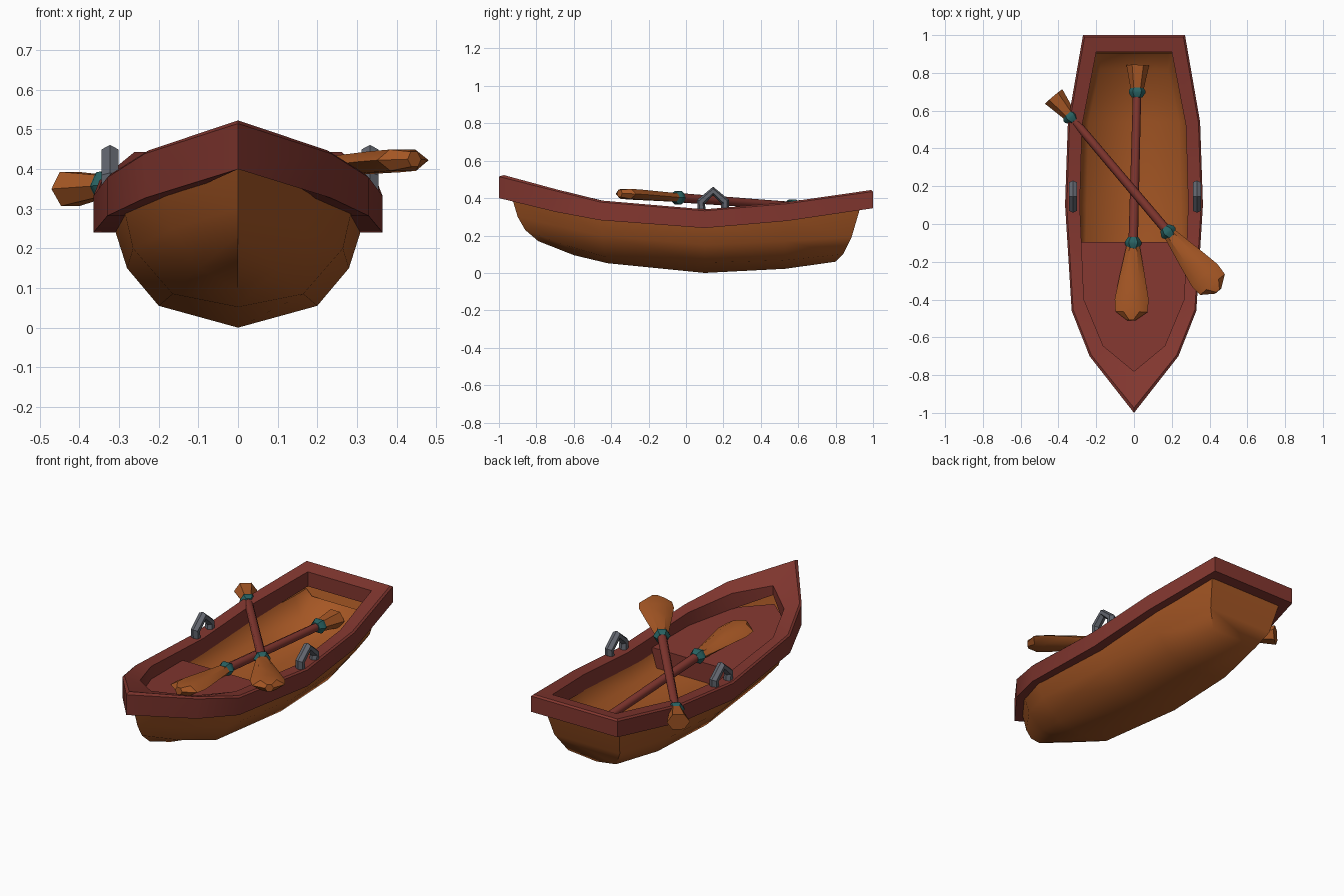
import bpy, bmesh, math
from mathutils import Vector

if "Cube" in bpy.data.objects:
    bpy.data.objects.remove(bpy.data.objects["Cube"])


def material(name, rgb):
    m = bpy.data.materials.new(name)
    m.diffuse_color = (*rgb, 1)
    m.use_nodes = True
    m.node_tree.nodes["Principled BSDF"].inputs["Base Color"].default_value = m.diffuse_color
    return m


WOOD = material("orange wood", (0.38, 0.095, 0.018))
RED = material("dark red paint", (0.225, 0.038, 0.029))
TEAL = material("teal", (0.022, 0.125, 0.125))
GREY = material("grey metal", (0.12, 0.13, 0.155))


def make(name, verts, faces, mat, angle=35):
    me = bpy.data.meshes.new(name)
    bm = bmesh.new()
    vs = [bm.verts.new(v) for v in verts]
    for f in faces:
        bm.faces.new([vs[i] for i in f])
    bmesh.ops.remove_doubles(bm, verts=bm.verts, dist=1e-5)
    bmesh.ops.recalc_face_normals(bm, faces=bm.faces)
    bm.to_mesh(me)
    bm.free()
    ob = bpy.data.objects.new(name, me)
    bpy.context.collection.objects.link(ob)
    me.materials.append(mat)
    bpy.ops.object.select_all(action='DESELECT')
    ob.select_set(True)
    bpy.context.view_layer.objects.active = ob
    bpy.ops.object.shade_smooth_by_angle(angle=math.radians(angle))
    return ob


def loft(name, rings, mat, closed=False, angle=35):
    """Skin a list of closed rings; cap the ends unless the path is closed."""
    n, k = len(rings[0]), len(rings)
    verts = [v for r in rings for v in r]
    faces = []
    for i in range(k if closed else k - 1):
        a, b = i * n, ((i + 1) % k) * n
        for j in range(n):
            j2 = (j + 1) % n
            faces.append((a + j, a + j2, b + j2, b + j))
    if not closed:
        faces += [tuple(range(n)), tuple(range((k - 1) * n, k * n))]
    return make(name, verts, faces, mat, angle)


def sheet(rows):
    """Vertices and quads of an open grid."""
    n = len(rows[0])
    faces = [(i * n + j, i * n + j + 1, i * n + n + j + 1, i * n + n + j)
             for i in range(len(rows) - 1) for j in range(n - 1)]
    return [v for r in rows for v in r], faces


# hull: half sections from gunwale down to keel, bow to stern
stations = [
    [(0, -.93, .40), (0, -.90, .30), (0, -.86, .23), (0, -.79, .17)],
    [(.19, -.70, .37), (.165, -.68, .25), (.10, -.65, .15), (0, -.60, .095)],
    [(.29, -.46, .31), (.265, -.45, .20), (.165, -.43, .085), (0, -.42, .052)],
    [(.315, .10, .26), (.28, .10, .15), (.20, .10, .055), (0, .10, 0)],
    [(.305, .54, .30), (.275, .53, .17), (.195, .53, .068), (0, .53, .022)],
    [(.235, .935, .36), (.205, .885, .19), (.15, .84, .10), (0, .80, .06)],
]
verts, faces = sheet([s + [(-x, y, z) for x, y, z in reversed(s[:-1])] for s in stations])
t = (len(stations) - 1) * 7
faces += [(t, t + 1, t + 5, t + 6), (t + 1, t + 2, t + 4, t + 5), (t + 2, t + 3, t + 4)]
make("hull", verts, faces, WOOD, 40)

# inner floor with upturned sides and stern
floor = [(-.11, .285, .27, .255, .18), (.10, .287, .25, .25, .172), (.54, .277, .29, .24, .187),
         (.82, .222, .32, .18, .205), (.905, .205, .335, .17, .30)]
verts, faces = sheet([[(-w, y, zw), (-f, y, z), (f, y, z), (w, y, zw)]
                      for y, w, zw, f, z in floor])
ob = make("inner_floor", verts, faces, WOOD, 70)
if sum(p.normal.z for p in ob.data.polygons) < 0:
    ob.data.flip_normals()

# rim: outer x, y, inner x, y, top z, height, inner drop
rim_half = [
    (0, -1.0, 0, -.78, .523, .123, .07),
    (.235, -.70, .163, -.645, .447, .12, .03),
    (.33, -.46, .265, -.40, .387, .105, .012),
    (.365, .10, .287, .10, .340, .10, .003),
    (.35, .54, .275, .52, .378, .10, .005),
    (.27, 1.0, .20, .91, .443, .097, .015),
]
rim_path = rim_half + [(-r[0], r[1], -r[2], *r[3:]) for r in reversed(rim_half[1:])]
rings = []
for ox, oy, ix, iy, z, h, drop in rim_path:
    o, i = Vector((ox, oy, 0)), Vector((ix, iy, 0))
    up = Vector((0, 0, 1))
    rings.append([o + up * (z - h), o + up * (z - .008), o.lerp(i, .12) + up * z,
                  i + up * (z - drop), i + up * (z - h)])
loft("rim", rings, RED, closed=True)

# bow deck: thick board whose rear face drops to the floor
deck_half = [(.285, -.095, .29), (.275, -.40, .30), (.172, -.655, .33), (0, -.79, .345)]
top = deck_half + [(-x, y, z) for x, y, z in reversed(deck_half[:-1])]
bottom = [(x * .88, -.095 + (y + .095) * .92, z - .11) for x, y, z in top]
loft("bow_deck", [top, bottom], RED, angle=20)

# oarlocks: low-poly arches on both sides
arch = [(.085, .32), (.080, .380), (.145, .438), (.210, .380), (.205, .32)]
for side, label in ((-1, "left"), (1, "right")):
    rings = []
    for k, (y, z) in enumerate(arch):
        a, b = arch[max(k - 1, 0)], arch[min(k + 1, 4)]
        tan = Vector((0, b[0] - a[0], b[1] - a[1])).normalized()
        nor = tan.cross(Vector((1, 0, 0)))
        rings.append([Vector((.005 + .328 * side, y, z)) + Vector((.025 * math.sin(t), 0, 0))
                      + nor * .023 * math.cos(t)
                      for t in (math.tau * q / 6 for q in range(6))])
    loft(label + "_oarlock", rings, GREY, angle=25)


def oar(label, grip_end, tip):
    """Oar laid from the grip end to the blade tip."""
    p, q = Vector(grip_end), Vector(tip)
    axis = (q - p).normalized()
    wide = axis.cross(Vector((0, 0, 1))).normalized()
    thick = wide.cross(axis)
    scale = (q - p).length / 1.35

    def part(name, prof, mat, sides=6, angle=35):
        rings = [[p + axis * d * scale + wide * w * math.cos(a) + thick * h * math.sin(a)
                  for a in (math.tau * s / sides for s in range(sides))]
                 for d, w, h in prof]
        loft(f"{label}_oar_{name}", rings, mat, angle=angle)

    part("grip", [(0, .06, .05), (.13, .034, .032)], WOOD)
    for name, d in (("upper_collar", .14), ("lower_collar", .94)):
        part(name, [(d - .03, .028, .028), (d - .006, .044, .041),
                    (d + .006, .044, .041), (d + .03, .028, .028)], TEAL, angle=45)
    part("shaft", [(.14, .022, .022), (.94, .025, .025)], RED, 8, 50)
    part("blade", [(.95, .034, .026), (1.12, .068, .029), (1.24, .09, .031),
                   (1.305, .085, .031), (1.35, .022, .022)], WOOD)


oar("inner", (.02, .84, .25), (-.015, -.51, .345))
oar("crossing", (-.425, .675, .35), (.445, -.355, .425))
